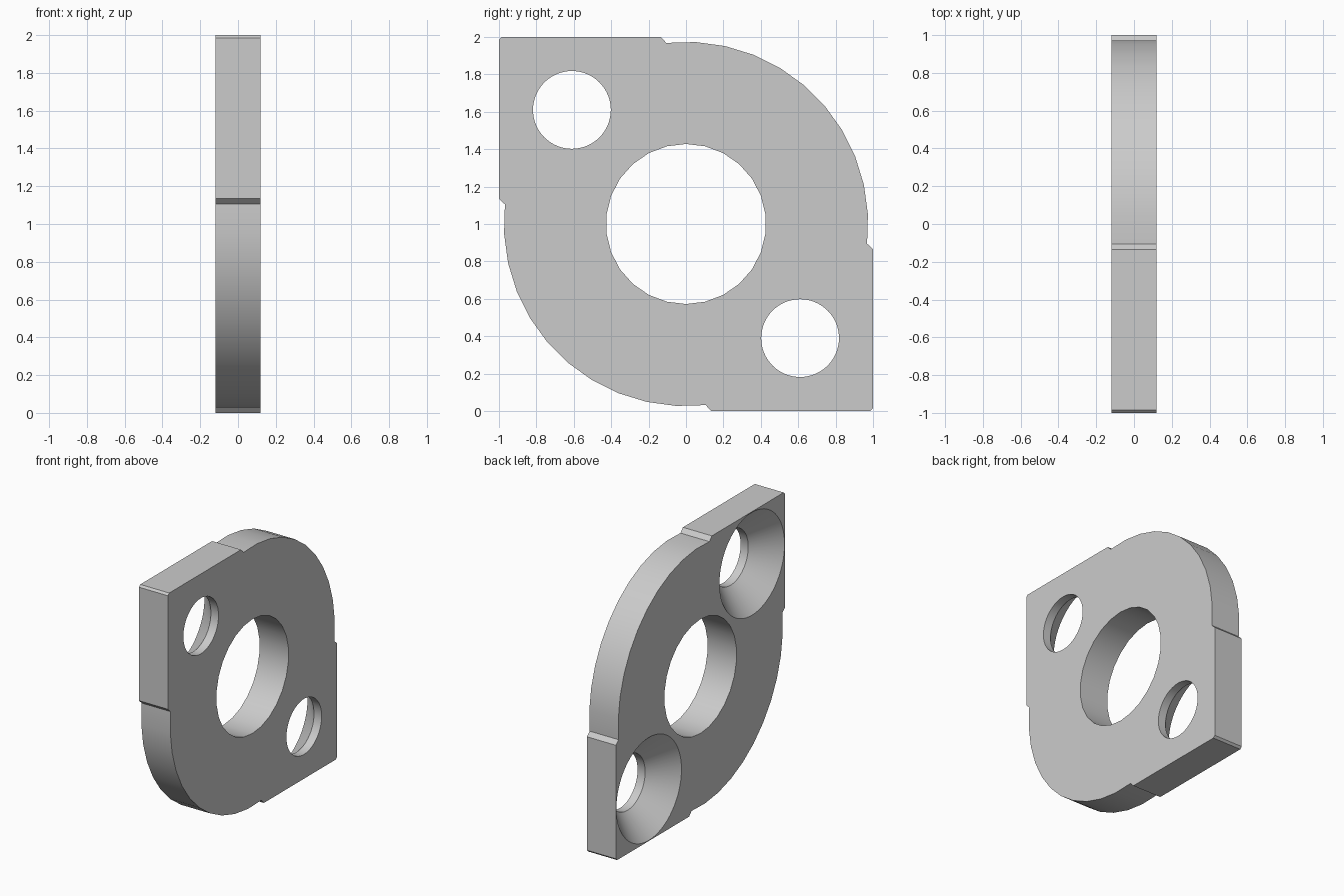
import bpy, bmesh
from math import sin, cos, radians, tau

if "Cube" in bpy.data.objects:
    bpy.data.objects.remove(bpy.data.objects["Cube"])

HALF = 0.12          # half thickness along x
MID = 1.0            # height of the plate centre
BOLT = 0.61          # bolt hole offset from the centre
BOLT_R, SINK_R = 0.208, 0.385

metal = bpy.data.materials.new("light_grey_metal")
metal.use_nodes = True
grey = (0.6, 0.6, 0.6, 1)
metal.diffuse_color = grey
metal.node_tree.nodes["Principled BSDF"].inputs["Base Color"].default_value = grey


def make_object(name, bm):
    bmesh.ops.recalc_face_normals(bm, faces=bm.faces)
    mesh = bpy.data.meshes.new(name)
    bm.to_mesh(mesh)
    bm.free()
    mesh.materials.append(metal)
    obj = bpy.data.objects.new(name, mesh)
    bpy.context.collection.objects.link(obj)
    return obj


def loft(name, rings):
    """Skin a stack of equal rings and cap both ends."""
    bm = bmesh.new()
    loops = [[bm.verts.new(p) for p in ring] for ring in rings]
    for a, b in zip(loops, loops[1:]):
        for i in range(len(a)):
            j = (i + 1) % len(a)
            bm.faces.new((a[i], a[j], b[j], b[i]))
    bm.faces.new(loops[0])
    bm.faces.new(loops[-1])
    return make_object(name, bm)


def lathe(name, y, z, profile, sides):
    """Round cutter along x from (x, radius) pairs."""
    return loft(name, [[(x, y + r * sin(tau * i / sides), z + r * cos(tau * i / sides))
                        for i in range(sides)] for x, r in profile])


# Plate outline: round flank, then square corner; the other half is turned 180 degrees
half = [(0.974 * cos(radians(a)), 0.974 * sin(radians(a)))
        for a in [-6.2 + 9.31 * i for i in range(12)]]
half += [(-0.135, 1), (-0.985, 1), (-1, 0.985), (-1, 0.135)]
outline = half + [(-y, -z) for y, z in half]
plate = loft("flange_plate", [[(x, y, z + MID) for y, z in outline] for x in (-HALF, HALF)])

# Centre bore and two countersunk bolt holes
cutters = [lathe("bore_cutter", 0, MID, [(-0.2, 0.428), (0.2, 0.428)], 26)]
neck = SINK_R - BOLT_R - HALF
for side in (-1, 1):
    cutters.append(lathe("bolt_cutter", side * BOLT, MID - side * BOLT,
                         [(-HALF - 0.05, SINK_R + 0.05), (neck, BOLT_R), (0.2, BOLT_R)], 64))

bpy.context.view_layer.objects.active = plate
for cutter in cutters:
    cut = plate.modifiers.new("hole", 'BOOLEAN')
    cut.operation = 'DIFFERENCE'
    cut.solver = 'EXACT'
    cut.object = cutter
    bpy.ops.object.modifier_apply(modifier=cut.name)
    bpy.data.objects.remove(cutter)

# Smooth round walls, crisp rims
bpy.ops.object.select_all(action='DESELECT')
plate.select_set(True)
bpy.ops.object.shade_smooth_by_angle(angle=radians(30))
